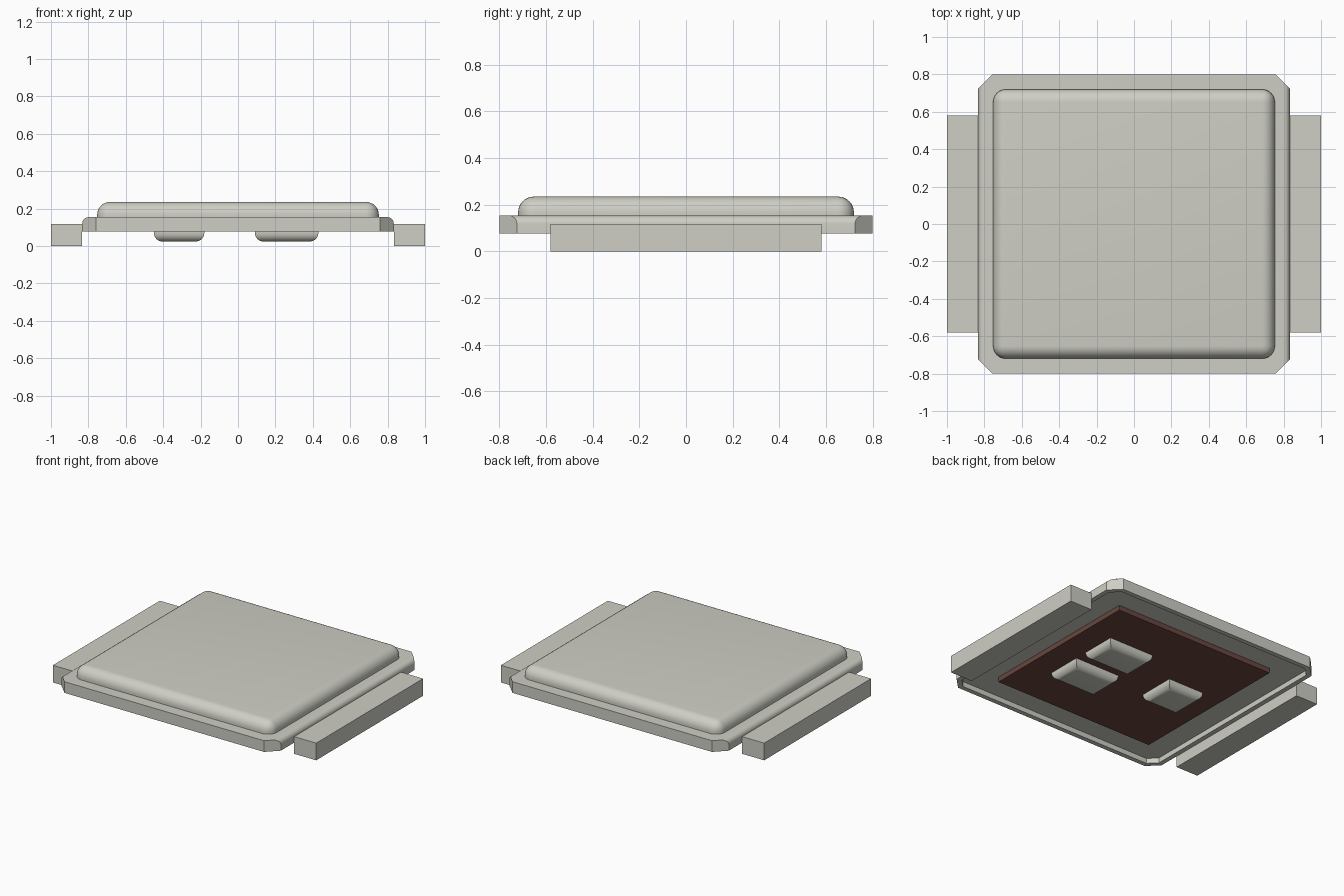
import bpy, bmesh
from mathutils import Vector

cube = bpy.data.objects.get("Cube")
if cube:
    bpy.data.objects.remove(cube, do_unlink=True)


def material(name, rgb):
    mat = bpy.data.materials.new(name)
    mat.use_nodes = True
    mat.diffuse_color = (*rgb, 1)
    mat.node_tree.nodes["Principled BSDF"].inputs["Base Color"].default_value = (*rgb, 1)
    return mat


metal = material("warm grey metal", (0.62, 0.62, 0.56))
silicon = material("dark brown", (0.14, 0.062, 0.049))


def box(lo, hi):
    """bmesh box between two corners"""
    bm = bmesh.new()
    bmesh.ops.create_cube(bm, size=1)
    for v in bm.verts:
        v.co = Vector([hi[i] if v.co[i] > 0 else lo[i] for i in range(3)])
    return bm


def round_edges(bm, rule, radius, segments=6):
    edges = [e for e in bm.edges if rule(e)]
    bmesh.ops.bevel(bm, geom=edges, offset=radius, segments=segments,
                    profile=0.5, affect='EDGES')


def finish(bm, name, mat, smooth=False):
    bmesh.ops.recalc_face_normals(bm, faces=bm.faces[:])
    mesh = bpy.data.meshes.new(name)
    bm.to_mesh(mesh)
    bm.free()
    mesh.materials.append(mat)
    obj = bpy.data.objects.new(name, mesh)
    bpy.context.collection.objects.link(obj)
    if smooth:
        bpy.ops.object.select_all(action='DESELECT')
        obj.select_set(True)
        bpy.context.view_layer.objects.active = obj
        bpy.ops.object.shade_smooth_by_angle()


# Flange: rounded along both sides, corners cut off, hollow underneath
FX, FY, CUT = 0.833, 0.80, 0.075
flange = box((-FX, -FY, 0.077), (FX, FY, 0.154))
round_edges(flange, lambda e: all(v.co.z > 0.15 for v in e.verts)
            and abs(e.verts[0].co.y - e.verts[1].co.y) > 1, 0.035)
for sx in (-1, 1):
    for sy in (-1, 1):
        cut = bmesh.ops.bisect_plane(
            flange, geom=flange.verts[:] + flange.edges[:] + flange.faces[:],
            plane_co=(sx * (FX - CUT), sy * FY, 0), plane_no=(sx, sy, 0),
            clear_outer=True)
        rim = [e for e in cut["geom_cut"] if isinstance(e, bmesh.types.BMEdge)]
        bmesh.ops.holes_fill(flange, edges=rim, sides=0)
bmesh.ops.recalc_face_normals(flange, faces=flange.faces[:])
under = [f for f in flange.faces if f.normal.z < -0.99]
bmesh.ops.inset_region(flange, faces=under, thickness=0.035)
walls = bmesh.ops.extrude_face_region(flange, geom=under)
bmesh.ops.translate(flange, vec=(0, 0, 0.035),
                    verts=[v for v in walls["geom"] if isinstance(v, bmesh.types.BMVert)])
bmesh.ops.delete(flange, geom=[f for f in under if f.is_valid], context='FACES')
finish(flange, "flange", metal, True)

# Raised lid with rounded top
lid = box((-0.753, -0.72, 0.15), (0.753, 0.72, 0.235))
round_edges(lid, lambda e: any(v.co.z > 0.2 for v in e.verts), 0.068, 8)
finish(lid, "lid", metal, True)

# Side terminals
for side, x0, x1 in (("left", FX, 1), ("right", -1, -FX)):
    finish(box((x0, -0.58, 0), (x1, 0.58, 0.118)), side + "_terminal", metal)

# Dark chip, level with the flange rim
CHIP_Z = 0.078
finish(box((-0.61, -0.585, CHIP_Z), (0.61, 0.585, 0.115)), "chip", silicon)

# Contact pads below the chip, rounded along the bottom only
pads = (("rear_pad", 0.26, 0.165, 0.17, 0.12),
        ("front_pad", 0.26, -0.165, 0.17, 0.12),
        ("single_pad", -0.315, 0, 0.135, 0.128))
for name, x, y, hx, hy in pads:
    pad = box((x - hx, y - hy, 0.024), (x + hx, y + hy, CHIP_Z + 0.002))
    round_edges(pad, lambda e: all(v.co.z < 0.05 for v in e.verts), 0.046)
    finish(pad, name, metal, True)
